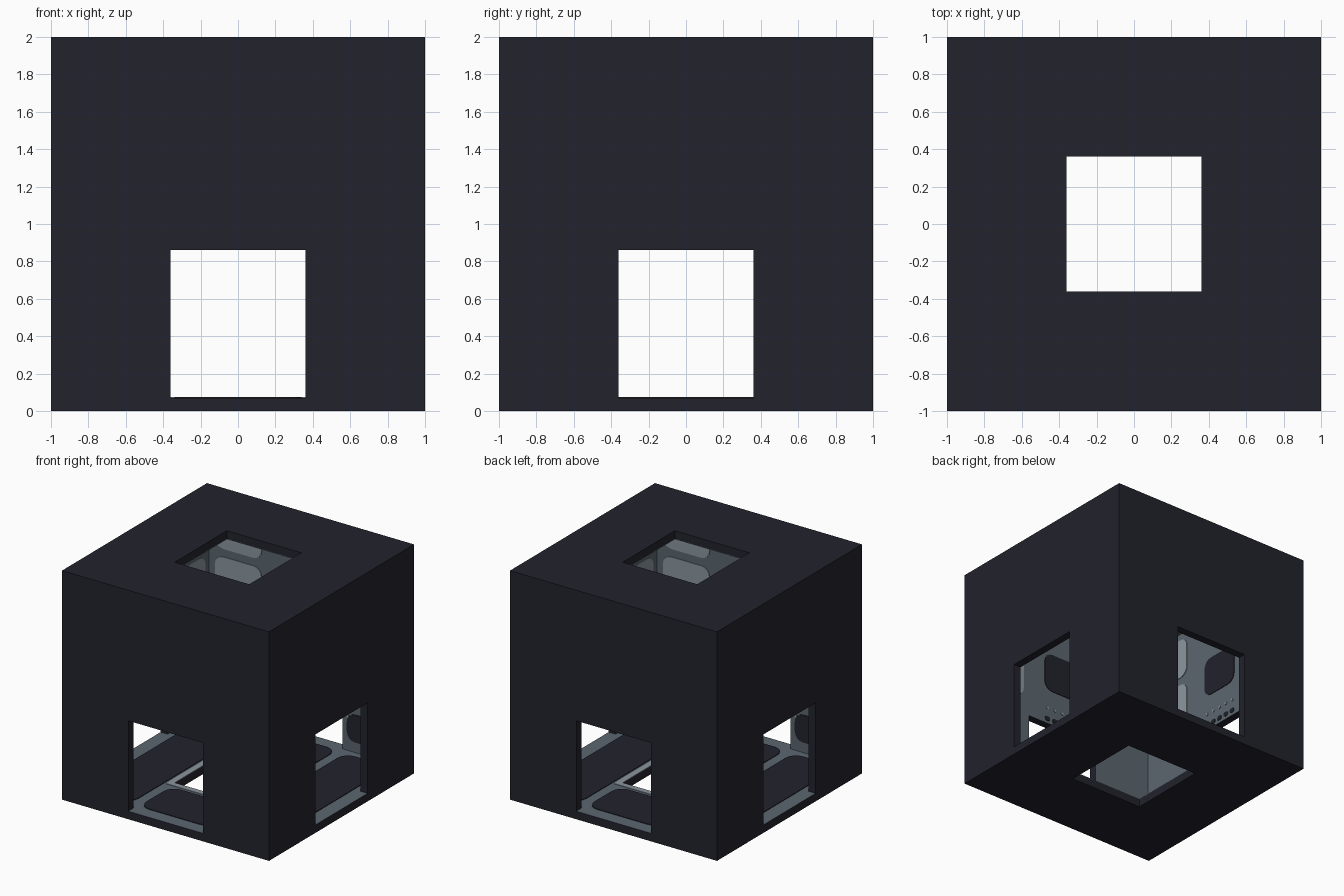
import bpy, bmesh, math
from mathutils import Matrix, Vector

if "Cube" in bpy.data.objects:
    bpy.data.objects.remove(bpy.data.objects["Cube"])


def material(name, rgb):
    m = bpy.data.materials.new(name)
    m.diffuse_color = (*rgb, 1)
    m.use_nodes = True
    m.node_tree.nodes["Principled BSDF"].inputs["Base Color"].default_value = m.diffuse_color
    return m


DARK = material("dark shell", (0.016, 0.016, 0.026))
GREY = material("slate lining", (0.105, 0.135, 0.158))
LIGHT = material("pale panel", (0.265, 0.31, 0.345))

T, H = 0.07, 0.36          # wall thickness, half opening width
IN = 1 - T


def finish(bm, name, mats):
    me = bpy.data.meshes.new(name)
    bm.to_mesh(me)
    bm.free()
    for m in mats:
        me.materials.append(m)
    ob = bpy.data.objects.new(name, me)
    bpy.context.collection.objects.link(ob)
    return ob


# Hollow room: solid cells on a coarse grid, leaving doors and hatches open
xs = [-1, -IN, -H, H, IN, 1]
zs = [0, T, 0.86, 2 - T, 2]


def solid(i, j, k):
    if not (0 <= i < 5 and 0 <= j < 5 and 0 <= k < 4):
        return False
    side = (i in (0, 4)) + (j in (0, 4))
    cap = k in (0, 3)
    if side + cap == 0:
        return False
    if cap and i == 2 and j == 2:
        return False
    if k == 1 and side == 1 and (i == 2 or j == 2):
        return False
    return True


bm = bmesh.new()
grid = (xs, xs, zs)
for i in range(5):
    for j in range(5):
        for k in range(4):
            if not solid(i, j, k):
                continue
            for axis in range(3):
                for d in (0, 1):
                    n = [i, j, k]
                    n[axis] += 2 * d - 1
                    if solid(*n):
                        continue
                    a, b = (axis + 1) % 3, (axis + 2) % 3
                    pts = []
                    for da, db in ((0, 0), (1, 0), (1, 1), (0, 1)):
                        c = [i, j, k]
                        c[axis] += d
                        c[a] += da
                        c[b] += db
                        pts.append([grid[q][c[q]] for q in range(3)])
                    if d == 0:
                        pts.reverse()
                    f = bm.faces.new([bm.verts.new(p) for p in pts])
                    # lining on cavity faces and door sills
                    m = sum((Vector(p) for p in pts), Vector()) / 4
                    inside = max(abs(m.x), abs(m.y)) < IN + 0.001 and T - 0.001 < m.z < 2 - T + 0.001
                    sill = axis == 2 and d == 1 and abs(m.z - T) < 0.001
                    f.material_index = 1 if inside or sill else 0
bmesh.ops.remove_doubles(bm, verts=bm.verts, dist=1e-4)
finish(bm, "room_shell", [DARK, GREY])


def plate(bm, mat, u0, u1, v0, v1, r=0.08, steps=4, thick=0.006):
    """Thin rounded plate in the local uv plane, raised along local z."""
    ring = []
    for cx, cy, a0 in ((u1 - r, v1 - r, 0), (u0 + r, v1 - r, 90),
                       (u0 + r, v0 + r, 180), (u1 - r, v0 + r, 270)):
        for s in range(steps + 1):
            a = math.radians(a0 + 90 * s / steps)
            ring.append((cx + r * math.cos(a), cy + r * math.sin(a)))
    top = [bm.verts.new(mat @ Vector((x, y, thick))) for x, y in ring]
    low = [bm.verts.new(mat @ Vector((x, y, 0))) for x, y in ring]
    bm.faces.new(top)
    for q in range(len(ring)):
        p = (q + 1) % len(ring)
        bm.faces.new((low[q], low[p], top[p], top[q]))


# Wall frames: u along the wall, v up, normal into the room
walls = []
for q in range(4):
    base = Matrix(((1, 0, 0, 0), (0, 0, -1, IN), (0, 1, 0, 0), (0, 0, 0, 1)))
    walls.append(Matrix.Rotation(q * math.pi / 2, 4, 'Z') @ base)

pale, dark, dots = bmesh.new(), bmesh.new(), bmesh.new()
for w in walls:
    for lo, hi in ((-0.87, -0.42), (0.42, 0.87)):
        plate(pale, w, lo, hi, 1.51, 1.87)       # upper side panels
        plate(pale, w, lo, hi, 1.02, 1.44)
        plate(dark, w, lo * 0.96 - 0.03 * (lo < 0), hi * 0.96 + 0.06 * (lo > 0), 0.16, 0.4)
    plate(dark, w, -0.19, 0.19, 1.18, 1.53)      # screen over the door
    for s in range(5):
        u = -0.16 + 0.08 * s
        plate(dots, w, u - 0.012, u + 0.012, 0.995, 1.019, 0.011, 2)
        plate(dark, w, u - 0.025, u + 0.025, 0.885, 0.925, 0.015, 2)
    for u in (-0.41, 0.41):                      # studs beside the door
        plate(dots, w, u - 0.012, u + 0.012, 0.36, 0.384, 0.011, 2)
finish(pale, "wall_panels", [LIGHT])
finish(dark, "wall_dark_panels", [DARK])
finish(dots, "wall_studs", [LIGHT])

# Floor and ceiling panels with a pale frame round each hatch
floor = Matrix.Translation((0, 0, T))
ceiling = Matrix.Translation((0, 0, 2 - T)) @ Matrix.Rotation(math.pi, 4, 'X')
for name, base in (("floor", floor), ("ceiling", ceiling)):
    panels, frame = bmesh.new(), bmesh.new()
    for q in range(2):
        m = base @ Matrix.Rotation(q * math.pi, 4, 'Z')
        plate(panels, m, 0.43, 0.87, -0.86, 0.86, 0.1)
        plate(panels, m, -0.34, 0.34, -0.88, -0.44, 0.1)
    for q in range(4):
        m = base @ Matrix.Rotation(q * math.pi / 2, 4, 'Z')
        plate(frame, m, -H - 0.05, H, H, H + 0.05, 0.002, 1, 0.005)
    finish(panels, name + "_panels", [DARK])
    finish(frame, name + "_hatch_frame", [LIGHT])
